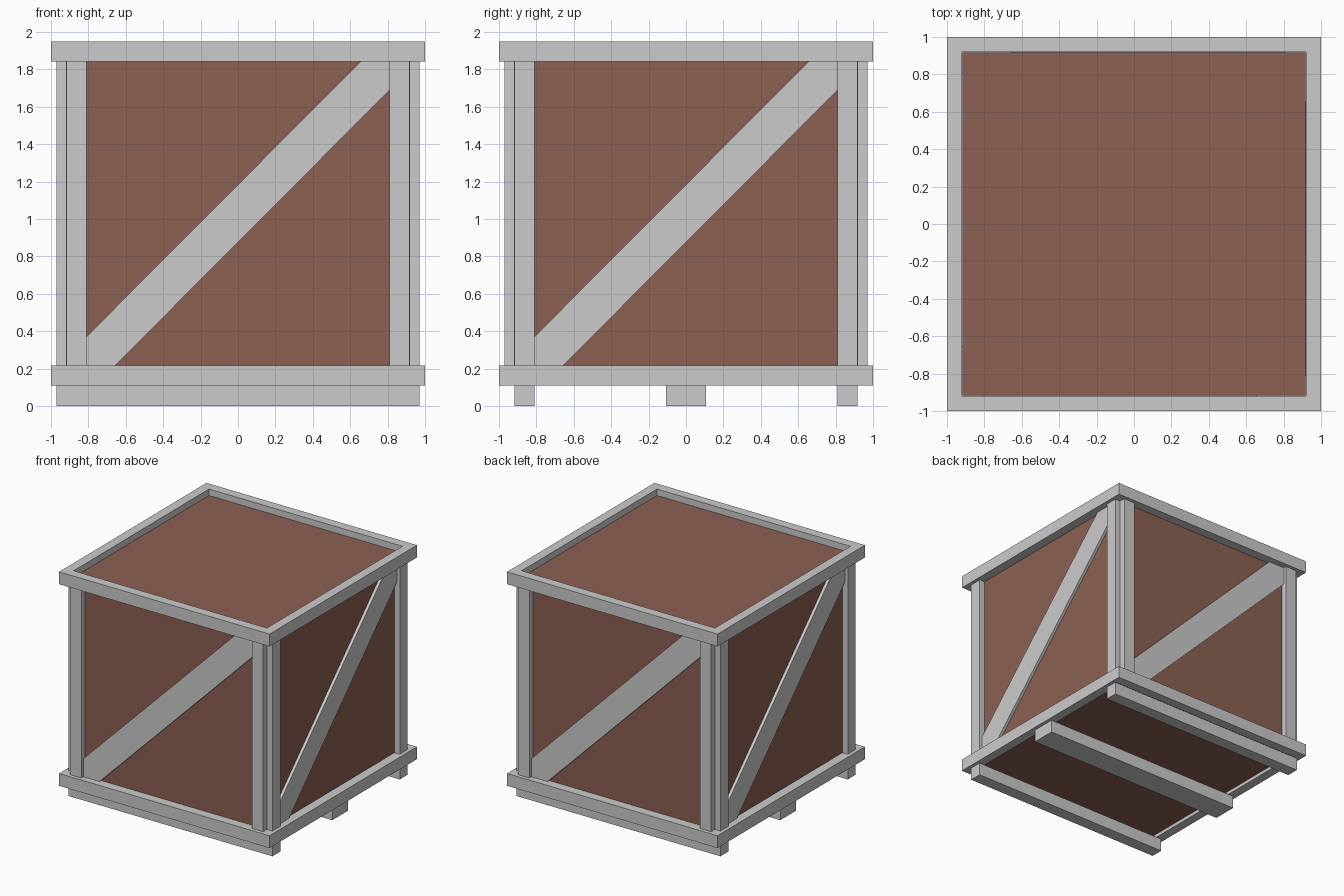
import bpy, bmesh
from math import pi
from mathutils import Matrix

if "Cube" in bpy.data.objects:
    bpy.data.objects.remove(bpy.data.objects["Cube"])

PANEL, POST, FACE = 0.918, 0.81, 0.97      # half sizes: panel box, post inner edge, post outer face
BRACE = 0.943                              # brace outer face, set back from the posts
Z_LOW, Z_HIGH = 0.217, 1.842               # clear opening between the two frames

wood = bpy.data.materials.new("brown_panel")
wood.diffuse_color = (0.262, 0.118, 0.085, 1)
wood.use_nodes = True
wood.node_tree.nodes["Principled BSDF"].inputs["Base Color"].default_value = wood.diffuse_color


def prism(name, profile, depth, matrix=Matrix(), hole=None):
    """Extrude a closed 2D profile along local z, then place it."""
    bm = bmesh.new()
    base = [bm.verts.new((x, y, 0)) for x, y in profile]
    if hole:
        inner = [bm.verts.new((x, y, 0)) for x, y in hole]
        n = len(base)
        faces = [bm.faces.new((base[i], base[(i + 1) % n], inner[(i + 1) % n], inner[i]))
                 for i in range(n)]
    else:
        faces = [bm.faces.new(base)]
    top = bmesh.ops.extrude_face_region(bm, geom=faces)["geom"]
    bmesh.ops.translate(bm, vec=(0, 0, depth),
                        verts=[v for v in top if isinstance(v, bmesh.types.BMVert)])
    bmesh.ops.recalc_face_normals(bm, faces=bm.faces)
    bm.transform(matrix)
    mesh = bpy.data.meshes.new(name)
    bm.to_mesh(mesh)
    bm.free()
    obj = bpy.data.objects.new(name, mesh)
    bpy.context.collection.objects.link(obj)
    return obj


def rect(x0, x1, y0, y1):
    return [(x0, y0), (x1, y0), (x1, y1), (x0, y1)]


def square(h):
    return rect(-h, h, -h, h)


def lift(z):
    return Matrix.Translation((0, 0, z))


# Brown panelled body, recessed inside both frames
body = prism("panel_box", square(PANEL), 1.755, lift(0.138))
body.data.materials.append(wood)

# Square frames around the bottom and top
for name, z in (("bottom_frame", 0.11), ("top_frame", Z_HIGH)):
    prism(name, square(1), 0.106, lift(z), hole=square(PANEL + 0.001))

# Notched corner posts and diagonal braces, repeated on four sides
notched = [(POST, POST), (FACE, POST), (FACE, PANEL), (PANEL + 0.001, PANEL + 0.001),
           (PANEL, FACE), (POST, FACE)]
w = 0.154
brace = [(-POST, Z_LOW), (-POST + w, Z_LOW), (POST, Z_HIGH - w),
         (POST, Z_HIGH), (POST - w, Z_HIGH), (-POST, Z_LOW + w)]
stand = Matrix.Translation((0, -0.91, 0)) @ Matrix.Rotation(pi / 2, 4, 'X')
for i, side in enumerate(("front", "right", "back", "left")):
    turn = Matrix.Rotation(i * pi / 2, 4, 'Z')
    prism(side + "_corner_post", notched, Z_HIGH - Z_LOW, turn @ lift(Z_LOW))
    prism(side + "_brace", brace, BRACE - 0.91, turn @ stand)

# Three skids running left to right underneath
for name, y0, y1 in (("front_skid", -PANEL, -POST), ("middle_skid", -0.106, 0.106),
                     ("back_skid", POST, PANEL)):
    prism(name, rect(-FACE, FACE, y0, y1), 0.11, Matrix())
